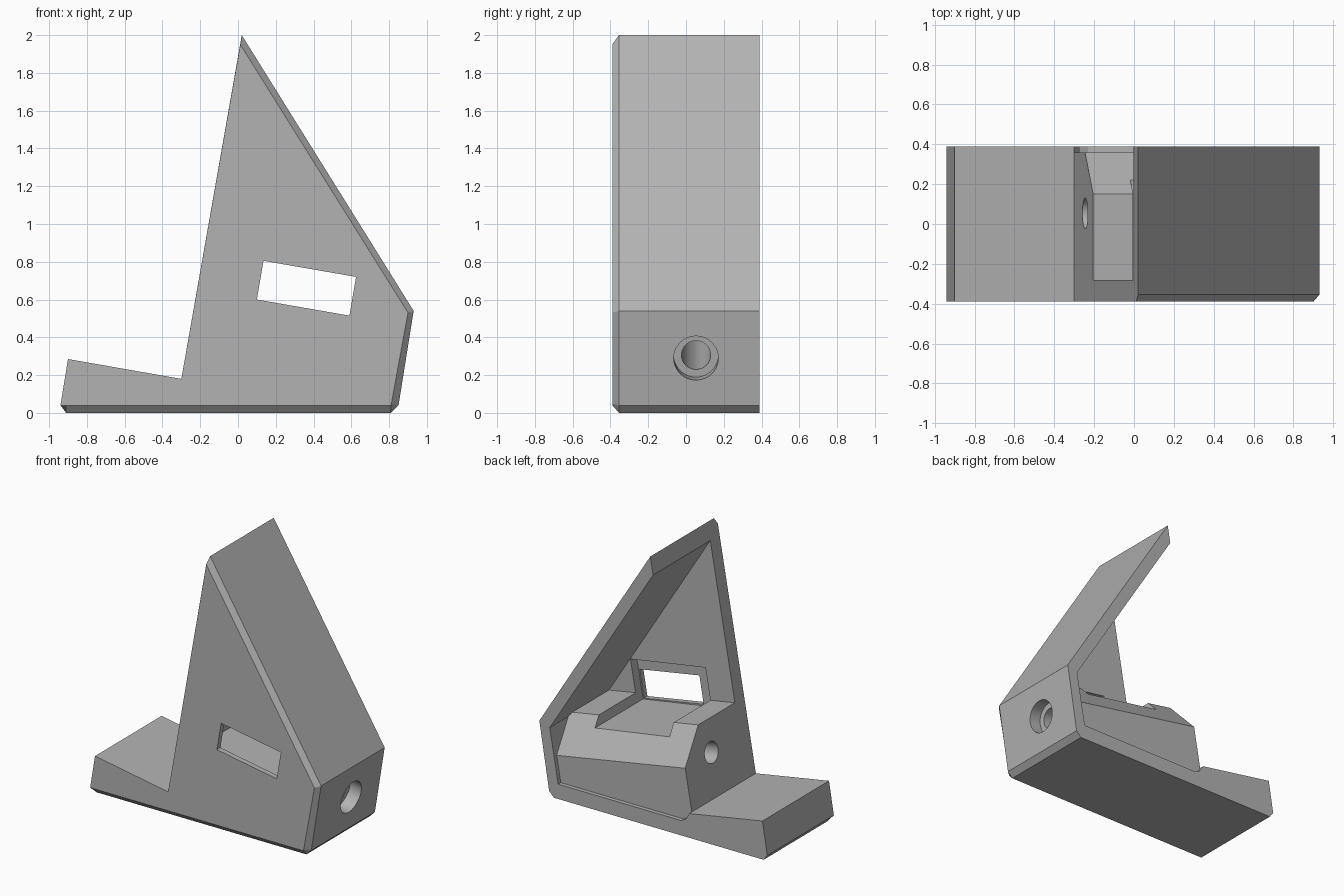
import bpy, bmesh, math
from mathutils import Vector

if "Cube" in bpy.data.objects:
    bpy.data.objects.remove(bpy.data.objects["Cube"], do_unlink=True)

grey = bpy.data.materials.new("mid_grey")
grey.use_nodes = True
COLOUR = (0.45, 0.45, 0.45, 1)
grey.diffuse_color = COLOUR
grey.node_tree.nodes["Principled BSDF"].inputs["Base Color"].default_value = COLOUR


def loft(name, loop_a, loop_b, extra=None):
    """Solid between matching loops, optionally continued to a third loop."""
    loops = [loop_a, loop_b] + ([extra] if extra else [])
    bm = bmesh.new()
    rings = [[bm.verts.new(p) for p in loop] for loop in loops]
    n = len(loop_a)
    for a, b in zip(rings, rings[1:]):
        for i in range(n):
            bm.faces.new((a[i], a[(i + 1) % n], b[(i + 1) % n], b[i]))
    bm.faces.new(rings[0])
    bm.faces.new(rings[-1])
    bmesh.ops.recalc_face_normals(bm, faces=bm.faces[:])
    mesh = bpy.data.meshes.new(name)
    bm.to_mesh(mesh)
    bm.free()
    mesh.materials.append(grey)
    ob = bpy.data.objects.new(name, mesh)
    bpy.context.collection.objects.link(ob)
    return ob


def at_y(points, y):
    return [(x, y, z) for x, z in points]


def prism(name, points, y0, y1):
    return loft(name, at_y(points, y0), at_y(points, y1))


def boolean(target, tool, operation):
    mod = target.modifiers.new(tool.name, "BOOLEAN")
    mod.object, mod.operation, mod.solver = tool, operation, "EXACT"
    bpy.context.view_layer.objects.active = target
    bpy.ops.object.modifier_apply(modifier=mod.name)
    bpy.data.objects.remove(tool, do_unlink=True)


# Inner features follow an axis tilted ten degrees down to the right
TILT = math.radians(10)
AXIS = Vector((math.cos(TILT), 0, -math.sin(TILT)))
UP = Vector((math.sin(TILT), 0, math.cos(TILT)))


def bore(name, centre, radius, length):
    """Cylinder starting at centre and running along the tilted axis."""
    ring = []
    for i in range(48):
        t = math.tau * i / 48
        ring.append(Vector(centre) + radius * (math.cos(t) * Vector((0, 1, 0)) + math.sin(t) * UP))
    return loft(name, ring, [p + AXIS * length for p in ring])


# Body: side outline extruded in depth, with chamfered front edges
outline = [(-.91, 0), (.81, 0), (.85, .04), (.93, .54), (.02, 2),
           (-.30, .18), (-.90, .285), (-.94, .04)]
front = [(-.91, .04), (.81, .04), (.812, .05), (.90, .53), (.012, 1.95),
         (-.30, .18), (-.90, .285), (-.94, .04)]
body = loft("stand_body", at_y(front, -.39), at_y(outline, -.355), at_y(outline, .39))

# Cavity: hollow interior, keeping a sloped-back core block inside it
inner = [(-.303, .182), (-.36, .3), (-.06, 1.96), (.845, .51), (.775, .11),
         (-.23, .11), (-.27, .13)]
cavity = prism("cavity_cutter", inner, -.28, .6)
corner = Vector((-.205, 0, .72))
section = [(-.5, 0), (.15, 0), (.36, -.234), (.36, -1), (-.5, -1)]
ends = [[corner + AXIS * s + UP * h + Vector((0, y, 0)) for y, h in section] for s in (-.6, 1.8)]
boolean(cavity, loft("core_block", *ends), "DIFFERENCE")
boolean(body, cavity, "DIFFERENCE")

# Pocket across the core and the window through the front wall
pocket = [(.037, .916), (.652, .815), (.597, .507), (-.018, .608)]
window = [(.135, .805), (.625, .72), (.59, .515), (.10, .60)]
boolean(body, prism("pocket_cutter", pocket, -.35, .6), "DIFFERENCE")
boolean(body, prism("window_cutter", window, -.6, -.3), "DIFFERENCE")

# Bolt hole with a counterbore on the right
hole_start = Vector((-.245, .053, .49)) - AXIS * .15
boolean(body, bore("hole_cutter", hole_start, .077, 1.6), "DIFFERENCE")
boolean(body, bore("counterbore_cutter", hole_start + AXIS * 1.21, .118, .4), "DIFFERENCE")

bpy.ops.object.select_all(action="DESELECT")
body.select_set(True)
bpy.context.view_layer.objects.active = body
bpy.ops.object.shade_smooth_by_angle(angle=math.radians(20))
